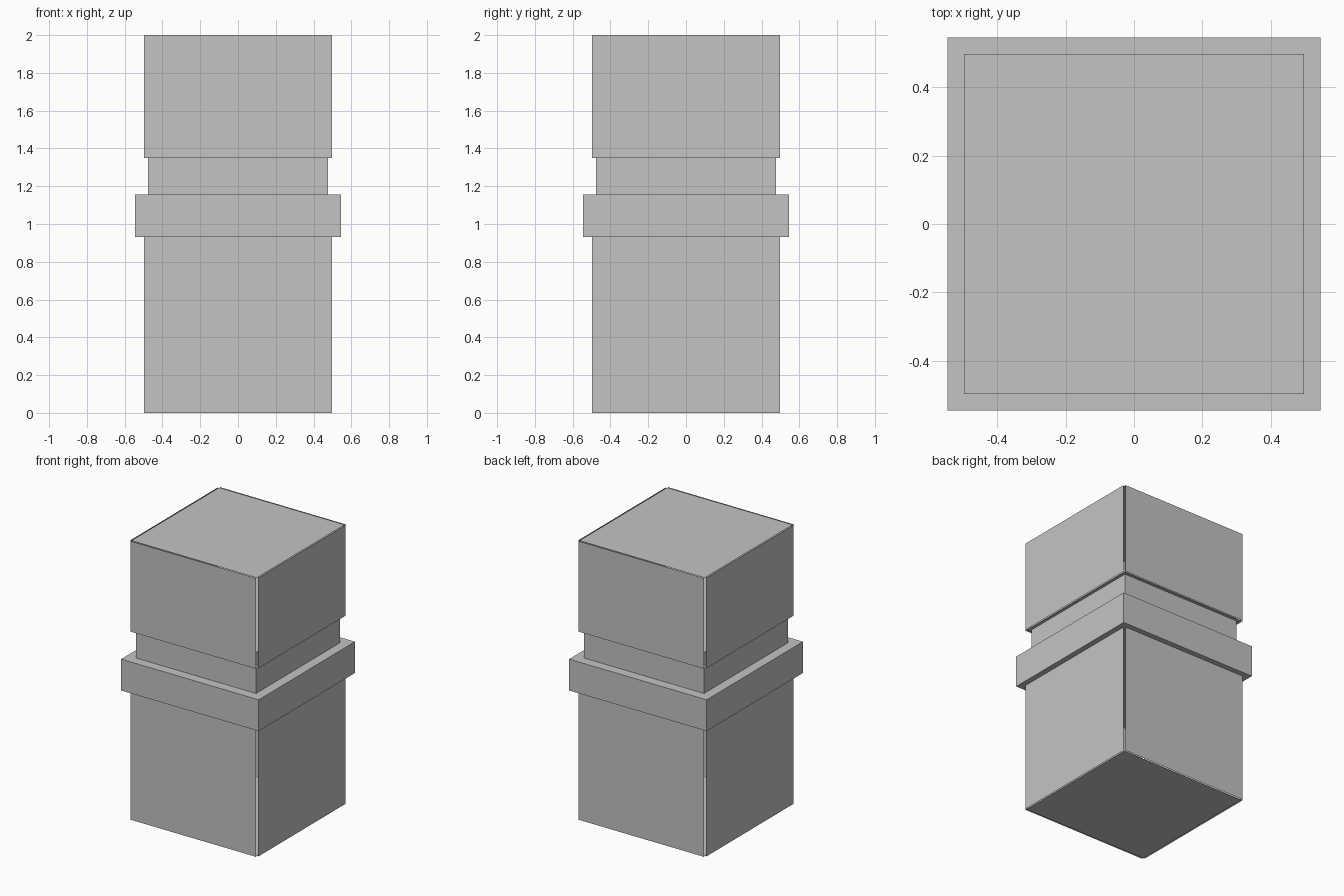
import bpy, bmesh
from mathutils import Vector

if "Cube" in bpy.data.objects:
    bpy.data.objects.remove(bpy.data.objects["Cube"])

grey = bpy.data.materials.new("mid_grey")
grey.diffuse_color = (0.55, 0.55, 0.55, 1)
grey.use_nodes = True
grey.node_tree.nodes["Principled BSDF"].inputs["Base Color"].default_value = grey.diffuse_color

HALF = 0.498   # half width of each panel
OUT = 0.507    # distance of side panels from the axis


def finish(name, bm):
    me = bpy.data.meshes.new(name)
    bm.to_mesh(me)
    bm.free()
    me.materials.append(grey)
    ob = bpy.data.objects.new(name, me)
    bpy.context.collection.objects.link(ob)
    return ob


def block(name, half, z0, z1):
    """Closed square block between two heights."""
    bm = bmesh.new()
    bmesh.ops.create_cube(bm, size=1)
    for v in bm.verts:
        v.co = Vector((v.co.x * 2 * half, v.co.y * 2 * half,
                       z0 + (v.co.z + 0.5) * (z1 - z0)))
    return finish(name, bm)


def panel_case(name, z0, z1):
    """Six loose panels, the sides pushed out to leave thin open corners."""
    bm = bmesh.new()
    bmesh.ops.create_cube(bm, size=1)
    bmesh.ops.split_edges(bm, edges=bm.edges[:])
    bm.normal_update()
    for f in bm.faces:
        n = f.normal.copy()
        for v in f.verts:
            x, y, z = v.co
            v.co = Vector((x * 2 * (OUT if abs(n.x) > 0.5 else HALF),
                           y * 2 * (OUT if abs(n.y) > 0.5 else HALF),
                           z0 + (z + 0.5) * (z1 - z0)))
    return finish(name, bm)


# Lower and upper cases made of separate panels
panel_case("lower_case", 0.0, 0.94)
panel_case("upper_case", 1.35, 2.0)

# Solid collar and the recessed neck that reaches into the upper case
block("collar", 0.546, 0.93, 1.155)
block("neck", 0.476, 1.155, 1.45)
